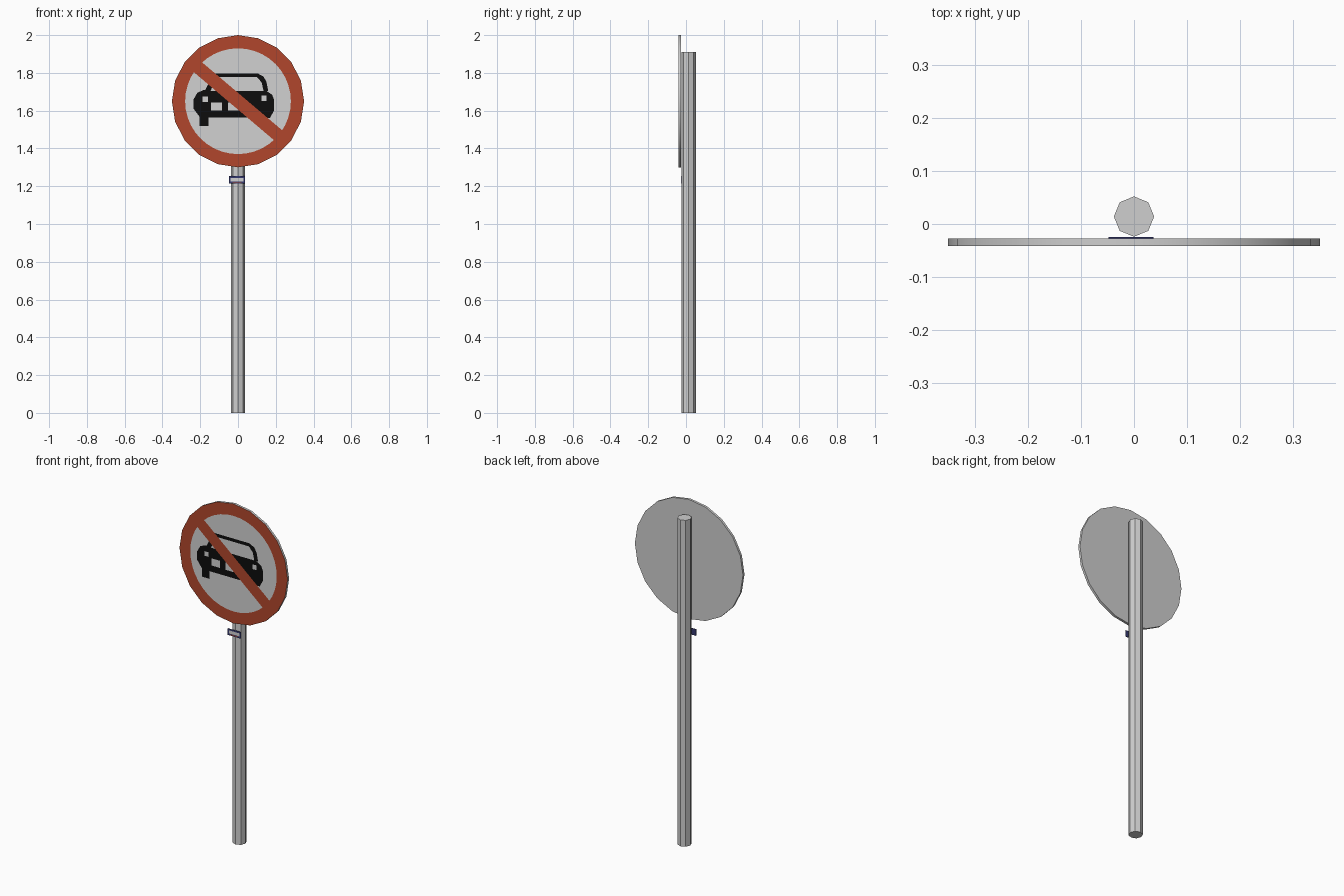
import bpy, bmesh, math

if "Cube" in bpy.data.objects:
    bpy.data.objects.remove(bpy.data.objects["Cube"])

SIGN_Z, FRONT = 1.65, -0.041


def material(name, rgb):
    m = bpy.data.materials.new(name)
    m.diffuse_color = (*rgb, 1)
    m.use_nodes = True
    m.node_tree.nodes["Principled BSDF"].inputs["Base Color"].default_value = m.diffuse_color
    return m


GREY = material("galvanised grey", (0.62, 0.62, 0.62))
WHITE = material("white", (0.64, 0.64, 0.64))
RED = material("sign red", (0.44, 0.062, 0.025))
BLACK = material("black", (0.004, 0.004, 0.004))
NAVY = material("navy", (0.035, 0.04, 0.16))


def finish(name, bm, mats):
    me = bpy.data.meshes.new(name)
    bm.to_mesh(me)
    bm.free()
    for m in mats:
        me.materials.append(m)
    ob = bpy.data.objects.new(name, me)
    bpy.context.collection.objects.link(ob)
    return ob


def prism(name, pts, y0, y1, mats):
    """Extrude an outline in x, z from front y0 to back y1."""
    bm = bmesh.new()
    face = bm.faces.new([bm.verts.new((x, y0, z)) for x, z in pts])
    if y1 > y0:
        new = bmesh.ops.extrude_face_region(bm, geom=[face])["geom"]
        bmesh.ops.translate(bm, vec=(0, y1 - y0, 0),
                            verts=[v for v in new if isinstance(v, bmesh.types.BMVert)])
        bmesh.ops.recalc_face_normals(bm, faces=bm.faces)
    else:
        face.normal_update()
        if face.normal.y > 0:
            face.normal_flip()
    return finish(name, bm, mats)


def circle(r, n):
    return [(r * math.sin(2 * math.pi * i / n), SIGN_Z + r * math.cos(2 * math.pi * i / n))
            for i in range(n)]


def symbol(name, pts, mat, layer):
    """Flat painted shape; points in hundredths measured from the sign centre."""
    return prism(name, [(x / 100, SIGN_Z + z / 100) for x, z in pts],
                 FRONT - 0.0006 * layer, FRONT - 0.0006 * layer, [mat])


def rect(x0, z0, x1, z1):
    return [(x0, z0), (x1, z0), (x1, z1), (x0, z1)]


# Eight-sided pole
bm = bmesh.new()
bmesh.ops.create_cone(bm, cap_ends=True, segments=8, radius1=0.038, radius2=0.038, depth=1.91)
bmesh.ops.translate(bm, verts=bm.verts, vec=(0, 0.014, 0.955))
finish("pole", bm, [GREY])

# Sign disc: grey metal with a red front face
disc = prism("sign_disc", circle(0.35, 20), FRONT, -0.027, [GREY, RED])
for p in disc.data.polygons:
    p.material_index = 1 if p.normal.y < -0.9 else 0
bpy.context.view_layer.objects.active = disc
disc.select_set(True)
bpy.ops.object.shade_smooth_by_angle()

# White field inside the red border
prism("white_field", circle(0.28, 40), FRONT - 0.0006, FRONT - 0.0006, [WHITE])

# Car pictogram
symbol("car_roof", [(-13, 14.7), (10.5, 14.7), (13.5, 13), (15, 10.5), (16, 5.5),
                    (13.5, 5.5), (12.5, 10), (10, 12.8), (-11.5, 12.8),
                    (-14.5, 5.5), (-17.5, 5.5)], BLACK, 2)
symbol("car_body", [(-23.5, 1), (-21.5, 4.5), (-18, 6), (-15, 5.5), (15, 5.5), (18, 3.5),
                    (19, 1), (19, -5), (17, -8.8), (14, -8.8), (12, -8.5), (-15.5, -8.5),
                    (-15.5, -13), (-20.5, -13), (-20.5, -8), (-23.5, -4)], BLACK, 2)
for i, r in enumerate([(-18.7, -0.3, -16, 2.4), (12.4, 0.2, 15, 3)]):
    symbol(f"headlight_{i}", rect(*r), WHITE, 3)
for i, r in enumerate([(-14.3, -4.8, -8.5, -0.6), (-5.2, -4.9, 3.2, -0.6)]):
    symbol(f"grille_gap_{i}", rect(*r), WHITE, 3)

# Red diagonal bar
ux, uz = math.cos(math.radians(-40.3)), math.sin(math.radians(-40.3))
symbol("diagonal_bar", [(a * ux - b * uz, a * uz + b * ux) for a, b in
                        rect(-28.3, -3.4, 28.3, 3.4)], RED, 4)

# Small sticker on the pole, with plain stripes
prism("sticker", rect(-0.048, 1.215, 0.037, 1.253), -0.027, -0.024, [NAVY])
prism("sticker_white_stripe", rect(-0.040, 1.226, 0.029, 1.244), -0.0275, -0.0275, [WHITE])
prism("sticker_red_stripe", rect(-0.030, 1.219, 0.019, 1.223), -0.0275, -0.0275, [RED])
